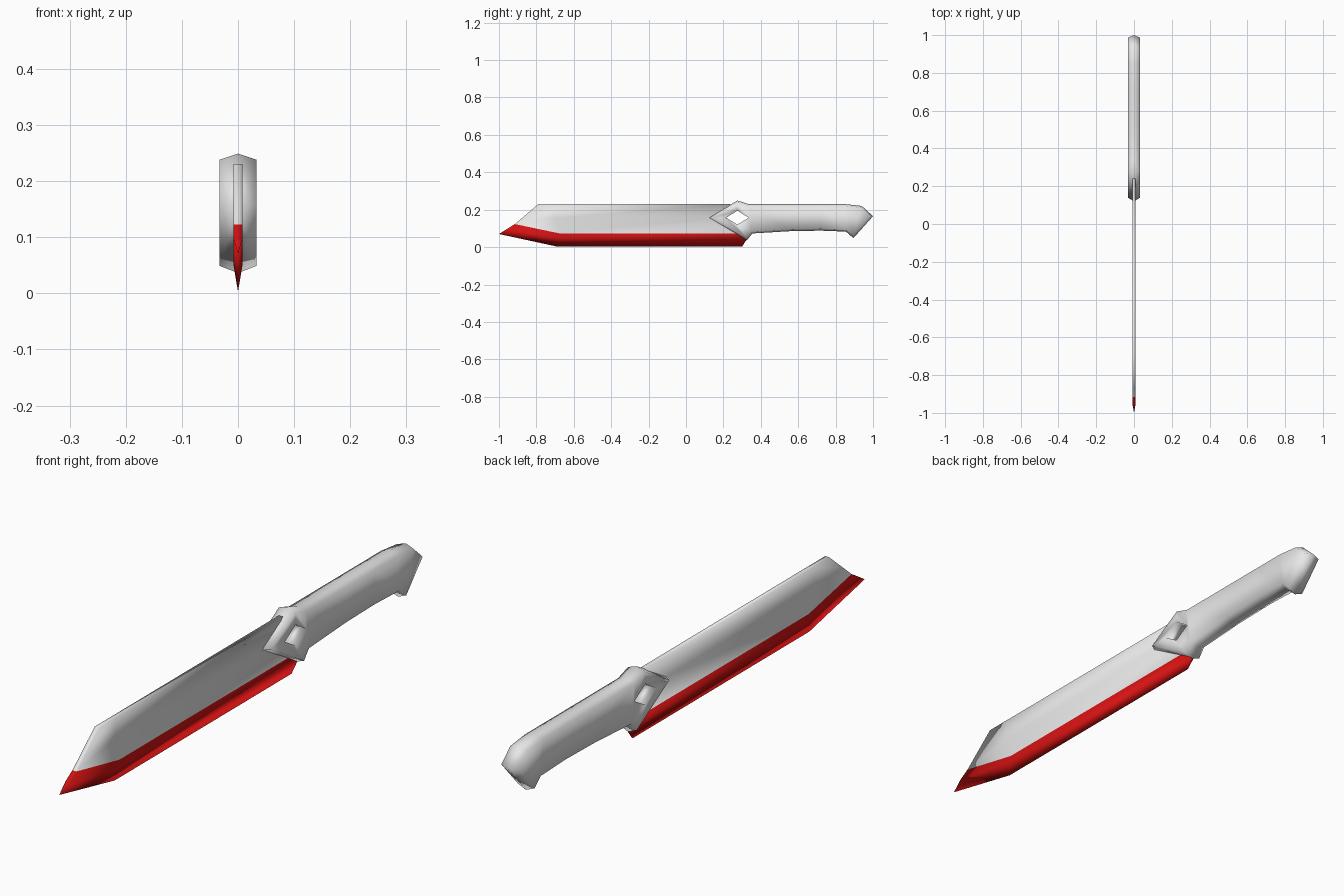
import bpy, bmesh
from mathutils import Vector

cube = bpy.data.objects.get("Cube")
if cube:
    bpy.data.objects.remove(cube, do_unlink=True)


def material(name, rgb):
    m = bpy.data.materials.new(name)
    m.use_nodes = True
    m.diffuse_color = (*rgb, 1)
    for n in m.node_tree.nodes:
        if n.type == 'BSDF_PRINCIPLED':
            n.inputs["Base Color"].default_value = (*rgb, 1)
    return m


GREY = material("light grey", (0.8, 0.8, 0.8))
RED = material("red", (0.66, 0.006, 0.006))


def finish(bm, name, mats):
    bmesh.ops.remove_doubles(bm, verts=bm.verts, dist=0.0005)
    bmesh.ops.recalc_face_normals(bm, faces=bm.faces)
    for f in bm.faces:
        f.smooth = True
    me = bpy.data.meshes.new(name)
    bm.to_mesh(me)
    bm.free()
    for m in mats:
        me.materials.append(m)
    ob = bpy.data.objects.new(name, me)
    bpy.context.collection.objects.link(ob)
    return ob


# Blade: rows from cutting edge to spine, each as (y, z) at tip, kink and heel
HALF = 0.008
ROWS = [
    [(-1.0, 0.07), (-0.69, 0.003), (0.30, 0.003)],      # cutting edge
    [(-0.955, 0.098), (-0.682, 0.052), (0.33, 0.05)],   # start of the bevel
    [(-0.915, 0.123), (-0.675, 0.073), (0.30, 0.073)],  # limit of the red
    [(-0.866, 0.165), (-0.70, 0.155), (0.165, 0.157)],  # middle of the flat
    [(-0.79, 0.23), (-0.70, 0.23), (0.24, 0.23)],       # spine
]
bm = bmesh.new()
sides = []
for s in (-1, 1):
    sides.append([[bm.verts.new((s * (HALF if r else 0), y, z)) for y, z in row]
                  for r, row in enumerate(ROWS)])
a, b = sides


def blade_face(verts, row):
    bm.faces.new(verts).material_index = 1 if row < 2 else 0


for r in range(4):
    for g in sides:
        for c in range(2):
            blade_face((g[r][c], g[r][c + 1], g[r + 1][c + 1], g[r + 1][c]), r)
    for c in (0, 2):    # strips closing the tip and the heel
        blade_face((a[r][c], b[r][c], b[r + 1][c], a[r + 1][c]), r)
for c in range(2):      # flat top of the spine
    blade_face((a[4][c], a[4][c + 1], b[4][c + 1], b[4][c]), 4)
finish(bm, "blade", [GREY, RED])

# Handle with pierced guard: outline runs front point, top, butt, underside
OUTLINE = [Vector(p) for p in [
    (0.12, 0.157), (0.275, 0.249), (0.335, 0.23), (0.555, 0.23), (0.72, 0.23),
    (0.85, 0.23), (0.94, 0.22), (1.0, 0.165), (0.895, 0.048), (0.855, 0.083),
    (0.72, 0.088), (0.555, 0.085), (0.355, 0.073), (0.325, 0.036)]]
HOLE = [(0.215, 0.157), (0.275, 0.195), (0.335, 0.157), (0.275, 0.121)]
WIDE = 0.033


def inset(points, d):
    """Offset a clockwise outline inwards with mitred corners."""
    out = []
    for i, p in enumerate(points):
        e1 = (p - points[i - 1]).normalized()
        e2 = (points[(i + 1) % len(points)] - p).normalized()
        n1, n2 = Vector((e1.y, -e1.x)), Vector((e2.y, -e2.x))
        out.append(p + (n1 + n2) * d / (1 + n1.dot(n2)))
    return out


bm = bmesh.new()
N = len(OUTLINE)
ridge = [bm.verts.new((0, y, z)) for y, z in OUTLINE]
rings = []
for s in (-1, 1):
    o = [bm.verts.new((s * WIDE, y, z)) for y, z in inset(OUTLINE, 0.01)]
    h = [bm.verts.new((s * WIDE, y, z)) for y, z in HOLE]
    rings.append(h)
    # sloping rim up to the centre ridge
    for i in range(N):
        j = (i + 1) % N
        bm.faces.new((o[i], o[j], ridge[j], ridge[i]))
    # guard frame around the hole
    for f in ((o[0], o[1], h[1], h[0]), (o[1], o[2], h[2], h[1]),
              (o[2], o[12], h[2]), (o[12], o[13], h[3], h[2]),
              (o[13], o[0], h[0], h[3])):
        bm.faces.new(f)
    # grip side
    for i in range(2, 6):
        bm.faces.new((o[i], o[i + 1], o[13 - i], o[14 - i]))
    bm.faces.new((o[6], o[7], o[8]))
# walls of the hole
for i in range(4):
    j = (i + 1) % 4
    bm.faces.new((rings[0][i], rings[0][j], rings[1][j], rings[1][i]))
finish(bm, "handle_and_guard", [GREY])
